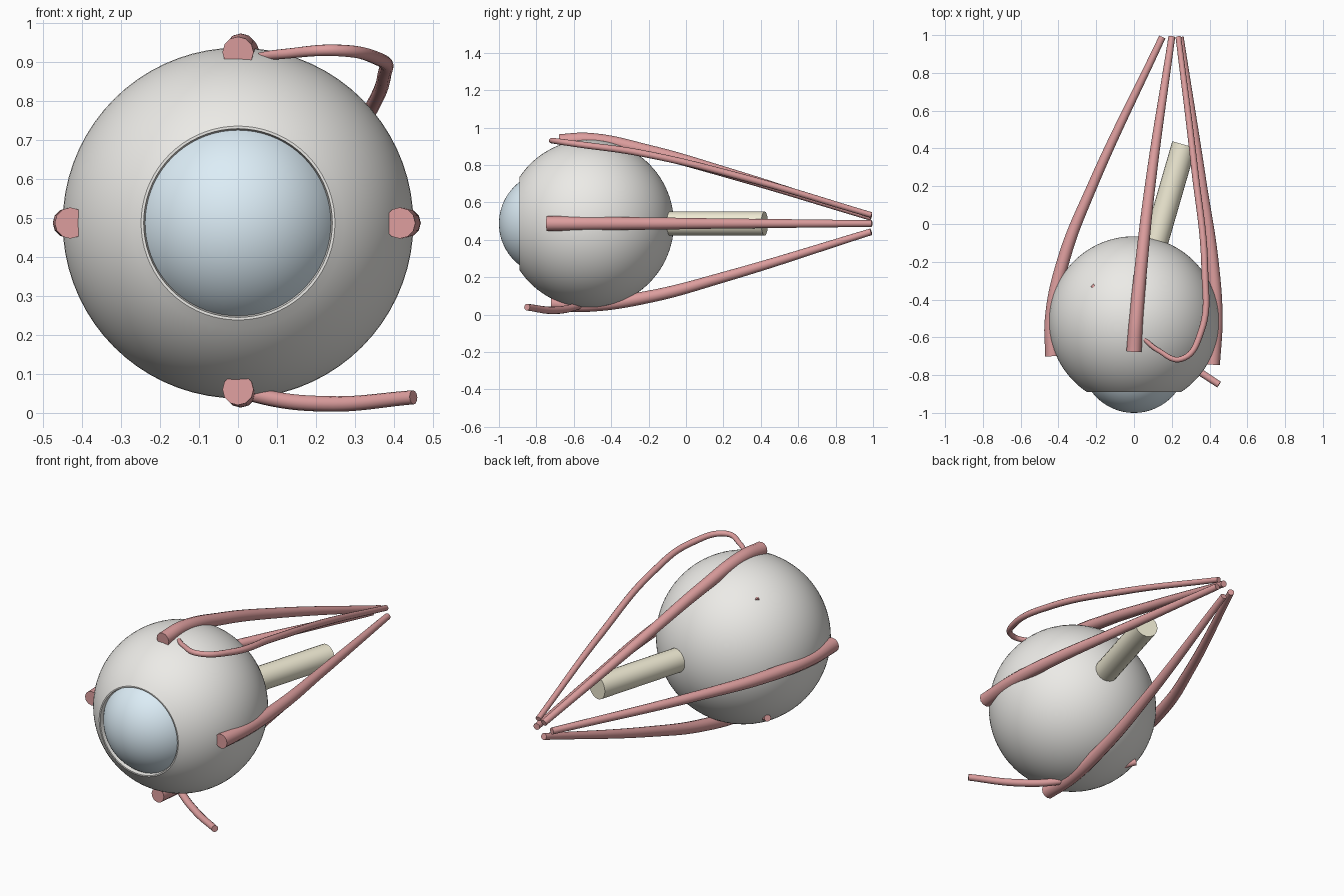
import bpy, bmesh, math
from mathutils import Vector

if "Cube" in bpy.data.objects:
    bpy.data.objects.remove(bpy.data.objects["Cube"])

CY, CZ, R = -0.515, 0.487, 0.45      # eyeball centre and radius


def material(name, rgb):
    m = bpy.data.materials.new(name)
    m.diffuse_color = (*rgb, 1)
    m.use_nodes = True
    m.node_tree.nodes["Principled BSDF"].inputs["Base Color"].default_value = m.diffuse_color
    return m


white = material("sclera_white", (0.84, 0.83, 0.80))
blue = material("cornea_blue", (0.72, 0.85, 0.93))
red = material("muscle_red", (0.72, 0.34, 0.34))
cream = material("nerve_cream", (0.86, 0.82, 0.65))


def smooth(ob):
    bpy.ops.object.select_all(action='DESELECT')
    ob.select_set(True)
    bpy.context.view_layer.objects.active = ob
    bpy.ops.object.shade_smooth_by_angle(angle=math.radians(35))


def lathe(name, profile, mat, steps=72):
    """Spin (radius, y) points about the eye's front-back axis."""
    bm = bmesh.new()
    vs = [bm.verts.new((r, y, CZ)) for r, y in profile]
    es = [bm.edges.new(p) for p in zip(vs, vs[1:])]
    bmesh.ops.spin(bm, geom=vs + es, cent=(0, 0, CZ), axis=(0, 1, 0),
                   angle=2 * math.pi, steps=steps)
    bmesh.ops.remove_doubles(bm, verts=bm.verts, dist=1e-5)
    bmesh.ops.recalc_face_normals(bm, faces=bm.faces)
    me = bpy.data.meshes.new(name)
    bm.to_mesh(me)
    bm.free()
    me.materials.append(mat)
    ob = bpy.data.objects.new(name, me)
    bpy.context.collection.objects.link(ob)
    smooth(ob)


def tube(name, points, mat, bevel=4):
    """Capped tube through (x, y, z, radius) points."""
    cu = bpy.data.curves.new(name, 'CURVE')
    cu.dimensions = '3D'
    cu.bevel_depth = 1.0
    cu.bevel_resolution = bevel
    cu.resolution_u = 10
    cu.use_fill_caps = True
    sp = cu.splines.new('BEZIER')
    sp.bezier_points.add(len(points) - 1)
    for bp, (x, y, z, r) in zip(sp.bezier_points, points):
        bp.co = (x, y, z)
        bp.radius = r
        bp.handle_left_type = bp.handle_right_type = 'AUTO'
    cu.materials.append(mat)
    ob = bpy.data.objects.new(name, cu)
    bpy.context.collection.objects.link(ob)
    bpy.ops.object.select_all(action='DESELECT')
    ob.select_set(True)
    bpy.context.view_layer.objects.active = ob
    bpy.ops.object.convert(target='MESH')
    smooth(bpy.context.view_layer.objects.active)


# Eyeball shell with a flat front rim and shallow recess
rim = math.acos(0.375 / R)
N = 40
shell = []
for i in range(N + 1):
    a = (math.pi - rim) * i / N
    shell.append((R * math.sin(a), CY + R * math.cos(a)))
shell += [(0.242, -0.89), (0.237, -0.86)]
lathe("eyeball", shell, white)

# Cornea dome
cap = math.asin(0.245 / 0.28)
lathe("cornea", [(0.28 * math.sin(cap * i / 14), -0.72 - 0.28 * math.cos(cap * i / 14))
                 for i in range(15)], blue)

# Optic nerve
tube("optic_nerve", [(0.10, -0.15, CZ, 0.065), (0.265, 0.42, CZ, 0.065)], cream, 8)

# Straight muscles, running from the eyeball to the apex behind it
tube("superior_rectus", [(0, -0.675, 0.925, 0.04), (0.01, -0.52, 0.935, 0.037),
                         (0.04, -0.2, 0.875, 0.033), (0.085, 0.2, 0.765, 0.028),
                         (0.2, 0.99, 0.52, 0.018)], red)
tube("inferior_rectus", [(0, -0.72, 0.06, 0.04), (0.01, -0.52, 0.052, 0.037),
                         (0.04, -0.2, 0.095, 0.033), (0.085, 0.2, 0.2, 0.028),
                         (0.2, 0.99, 0.443, 0.018)], red)
tube("lateral_rectus", [(0.415, -0.745, CZ, 0.04), (0.432, -0.5, CZ, 0.037),
                        (0.415, -0.2, CZ, 0.033), (0.36, 0.2, CZ, 0.027),
                        (0.245, 0.99, CZ, 0.018)], red)
tube("medial_rectus", [(-0.43, -0.7, CZ, 0.04), (-0.435, -0.5, CZ, 0.037),
                       (-0.37, -0.18, CZ, 0.033), (-0.23, 0.18, CZ, 0.027),
                       (0.15, 0.99, CZ, 0.018)], red)

# Superior oblique loops over the top and runs through the eyeball
tube("superior_oblique", [(0.235, 0.99, 0.533, 0.015), (0.32, 0.3, 0.735, 0.018),
                          (0.375, -0.25, 0.865, 0.018), (0.355, -0.57, 0.91, 0.017),
                          (0.25, -0.715, 0.93, 0.015), (0.13, -0.67, 0.922, 0.013),
                          (0.055, -0.61, 0.912, 0.012), (-0.22, -0.325, 0.825, 0.012)], red)

# Inferior oblique passes under the eyeball
tube("inferior_oblique", [(0.45, -0.85, 0.04, 0.018), (0.23, -0.705, 0.023, 0.02),
                          (0.05, -0.585, 0.045, 0.02), (-0.285, -0.325, 0.175, 0.018)], red)
